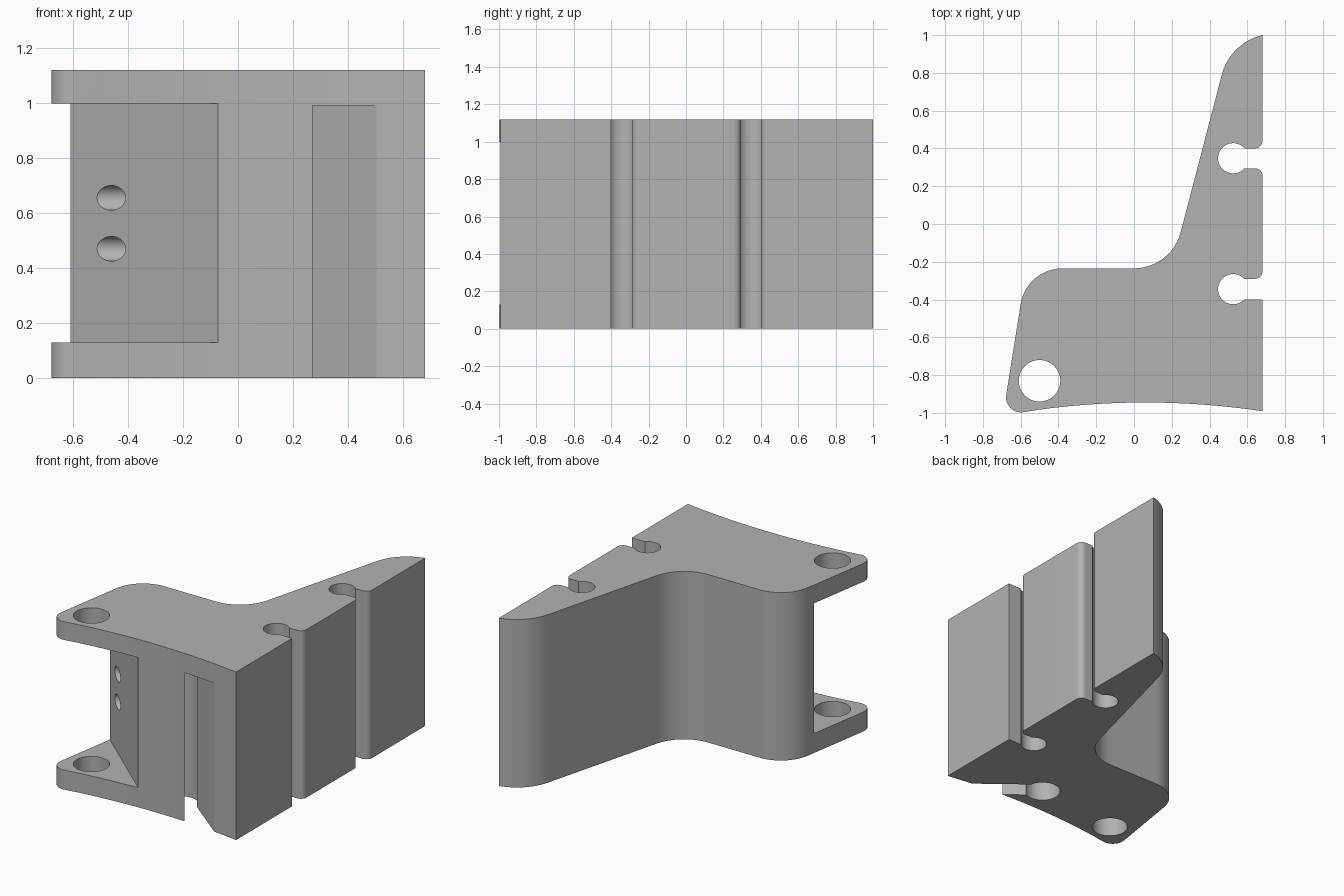
import bpy, bmesh, math
from mathutils import Vector

cube = bpy.data.objects.get("Cube")
if cube:
    bpy.data.objects.remove(cube, do_unlink=True)

HEIGHT = 1.12

grey = bpy.data.materials.new("plain grey")
grey.use_nodes = True
colour = (0.45, 0.45, 0.45, 1)
grey.diffuse_color = colour
grey.node_tree.nodes["Principled BSDF"].inputs["Base Color"].default_value = colour


def rounded(corners, steps=12):
    """Outline from (x, y, radius) corners, with arcs where radius > 0."""
    out = []
    for i, (x, y, r) in enumerate(corners):
        p = Vector((x, y))
        if not r:
            out.append(p)
            continue
        a = (Vector(corners[i - 1][:2]) - p).normalized()
        b = (Vector(corners[(i + 1) % len(corners)][:2]) - p).normalized()
        half = a.angle(b) / 2
        centre = p + (a + b).normalized() * (r / math.sin(half))
        start = p + a * (r / math.tan(half)) - centre
        end = p + b * (r / math.tan(half)) - centre
        turn = math.atan2(start.cross(end), start.dot(end))
        for k in range(steps + 1):
            t = turn * k / steps
            c, s = math.cos(t), math.sin(t)
            out.append(centre + Vector((c * start.x - s * start.y, s * start.x + c * start.y)))
    return out


def prism(name, outline, z0, z1):
    bm = bmesh.new()
    face = bm.faces.new([bm.verts.new((p[0], p[1], z0)) for p in outline])
    top = bmesh.ops.extrude_face_region(bm, geom=[face])["geom"]
    bmesh.ops.translate(bm, vec=(0, 0, z1 - z0),
                        verts=[v for v in top if isinstance(v, bmesh.types.BMVert)])
    bmesh.ops.recalc_face_normals(bm, faces=bm.faces)
    mesh = bpy.data.meshes.new(name)
    bm.to_mesh(mesh)
    bm.free()
    mesh.materials.append(grey)
    obj = bpy.data.objects.new(name, mesh)
    bpy.context.collection.objects.link(obj)
    return obj


def circle(x, y, r, n=40):
    return [(x + r * math.cos(math.tau * k / n), y + r * math.sin(math.tau * k / n)) for k in range(n)]


def cut(target, cutter):
    mod = target.modifiers.new("cut", "BOOLEAN")
    mod.operation, mod.solver, mod.object = "DIFFERENCE", "EXACT", cutter
    bpy.context.view_layer.objects.active = target
    bpy.ops.object.modifier_apply(modifier=mod.name)
    bpy.data.objects.remove(cutter, do_unlink=True)


# Bracket outline: bowed front edge, slotted side, curved back
bow = [(x, -0.945 - 0.12 * (x - 0.06) ** 2, 0)
       for x in [-0.5 + 1.18 * k / 20 for k in range(21)]]
slots = [(0.68, -0.40, 0), (0.54, -0.40, 0), (0.54, -0.29, 0), (0.68, -0.29, 0.04),
         (0.68, 0.295, 0.04), (0.54, 0.295, 0), (0.54, 0.40, 0), (0.68, 0.40, 0.04)]
back = [(0.68, 1.0, 0), (0.509, 0.96, 0.29), (0.197, -0.235, 0.256),
        (-0.57, -0.235, 0.224), (-0.694, -1.014, 0.08)]
body = prism("bracket_body", rounded(bow + slots + back), 0, HEIGHT)

# Round ends of the slots, and the pin hole
for x, y, r in [(0.525, -0.345, 0.08), (0.525, 0.348, 0.08), (-0.5, -0.83, 0.11)]:
    cut(body, prism("hole_cutter", circle(x, y, r), -0.1, HEIGHT + 0.1))

# Diagonal notch between the two lugs
notch = [(-0.07, -0.95), (-0.13, -1.2), (-1.0, -1.2), (-1.0, -0.14)]
cut(body, prism("notch_cutter", notch, 0.13, 0.998))

# Hidden bore, open below, with its slanted channel to the front
cut(body, prism("bore_cutter", circle(0.106, -0.76, 0.11), -0.1, 0.99))
channel = [(0.27, -0.95), (0.43, -1.08), (0.645, -1.08), (0.50, -0.966), (0.185, -0.716), (0.10, -0.815)]
cut(body, prism("channel_cutter", channel, -0.1, 0.99))

# Two screw holes in the notch wall
for z in (0.47, 0.655):
    drill = prism("drill_cutter", circle(0, 0, 0.045, 32), -0.25, 0.25)
    drill.rotation_euler.y = math.pi / 2
    drill.location = (-0.46, -0.61, z)
    bpy.context.view_layer.update()
    cut(body, drill)

bpy.ops.object.select_all(action="DESELECT")
body.select_set(True)
bpy.context.view_layer.objects.active = body
bpy.ops.object.shade_smooth_by_angle(angle=math.radians(30))
